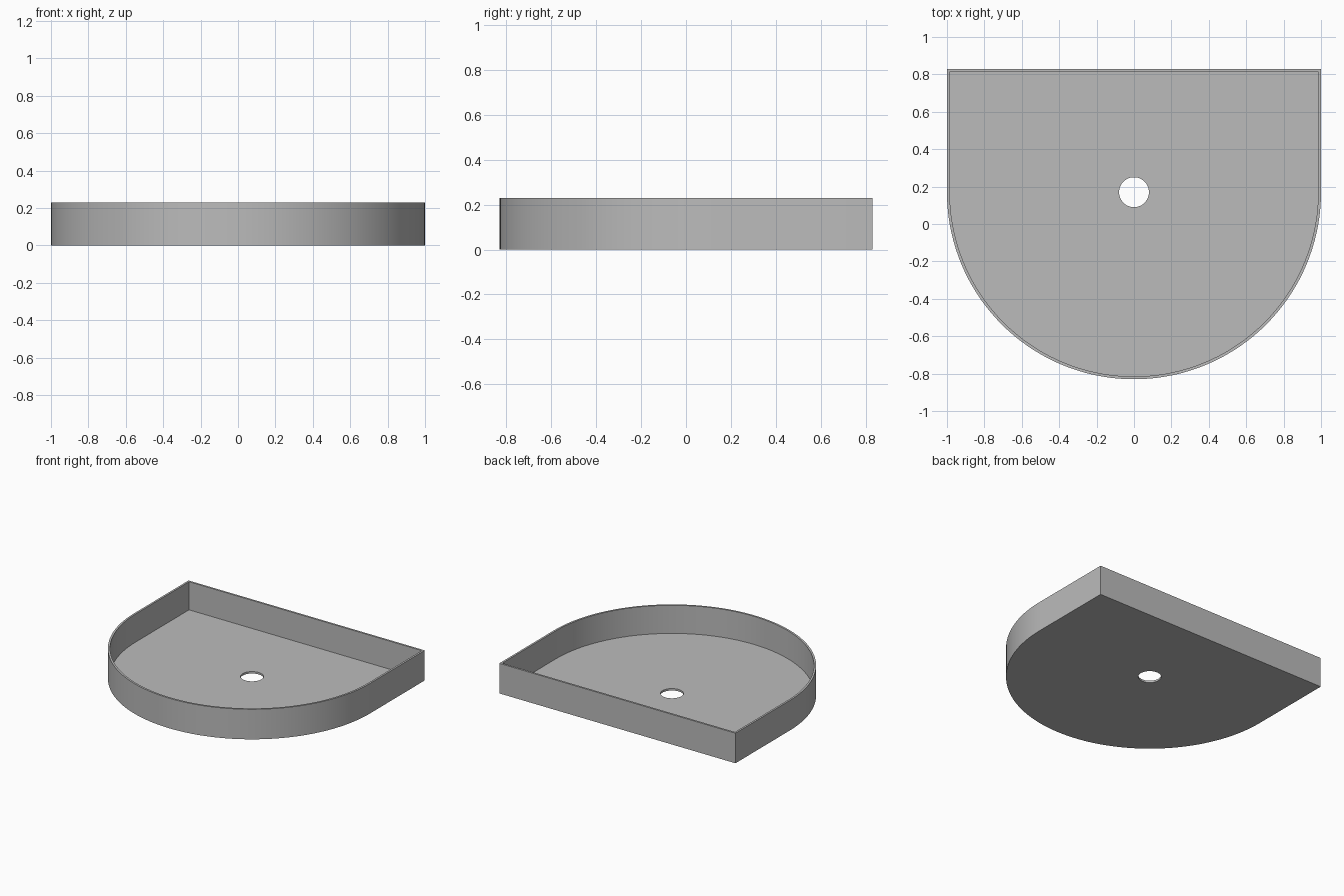
import bpy
import bmesh
from math import cos, sin, pi, radians

cube = bpy.data.objects.get("Cube")
if cube:
    bpy.data.objects.remove(cube, do_unlink=True)

RADIUS, BACK, CENTRE_Y = 1.0, 0.83, 0.17
HEIGHT, WALL, FLOOR = 0.23, 0.015, 0.015
HOLE = 0.08
ARC_STEPS, HOLE_STEPS = 72, 48


def outline(inset):
    """Half-round front with straight sides and a flat back."""
    r, back = RADIUS - inset, BACK - inset
    arc = [(r * cos(pi + pi * i / ARC_STEPS), CENTRE_Y + r * sin(pi + pi * i / ARC_STEPS))
           for i in range(ARC_STEPS + 1)]
    return arc + [(r, back), (-r, back)]


def circle(r):
    return [(r * cos(2 * pi * i / HOLE_STEPS), CENTRE_Y + r * sin(2 * pi * i / HOLE_STEPS))
            for i in range(HOLE_STEPS)]


bm = bmesh.new()


def loop(points, z):
    verts = [bm.verts.new((x, y, z)) for x, y in points]
    return verts, [bm.edges.new((verts[i - 1], verts[i])) for i in range(len(verts))]


def band(a, b):
    for i in range(len(a[0])):
        bm.faces.new((a[0][i - 1], a[0][i], b[0][i], b[0][i - 1]))


def fill(rim, hole):
    bmesh.ops.triangle_fill(bm, edges=rim[1] + hole[1], use_beauty=True)


# Outer wall, rim and inner wall
outer_low, outer_high = loop(outline(0), 0), loop(outline(0), HEIGHT)
inner_high, inner_low = loop(outline(WALL), HEIGHT), loop(outline(WALL), FLOOR)
band(outer_low, outer_high)
band(outer_high, inner_high)
band(inner_high, inner_low)

# Floor with a round drain hole
hole_low, hole_high = loop(circle(HOLE), 0), loop(circle(HOLE), FLOOR)
band(hole_low, hole_high)
fill(outer_low, hole_low)
fill(inner_low, hole_high)
bmesh.ops.recalc_face_normals(bm, faces=bm.faces[:])

mesh = bpy.data.meshes.new("tray")
bm.to_mesh(mesh)
bm.free()
tray = bpy.data.objects.new("tray", mesh)
bpy.context.collection.objects.link(tray)

# Plain grey finish
grey = bpy.data.materials.new("plain grey")
grey.use_nodes = True
colour = (0.5, 0.5, 0.5, 1)
grey.diffuse_color = colour
for node in grey.node_tree.nodes:
    if node.type == "BSDF_PRINCIPLED":
        node.inputs["Base Color"].default_value = colour
mesh.materials.append(grey)

bpy.ops.object.select_all(action="DESELECT")
tray.select_set(True)
bpy.context.view_layer.objects.active = tray
bpy.ops.object.shade_smooth_by_angle(angle=radians(30))
